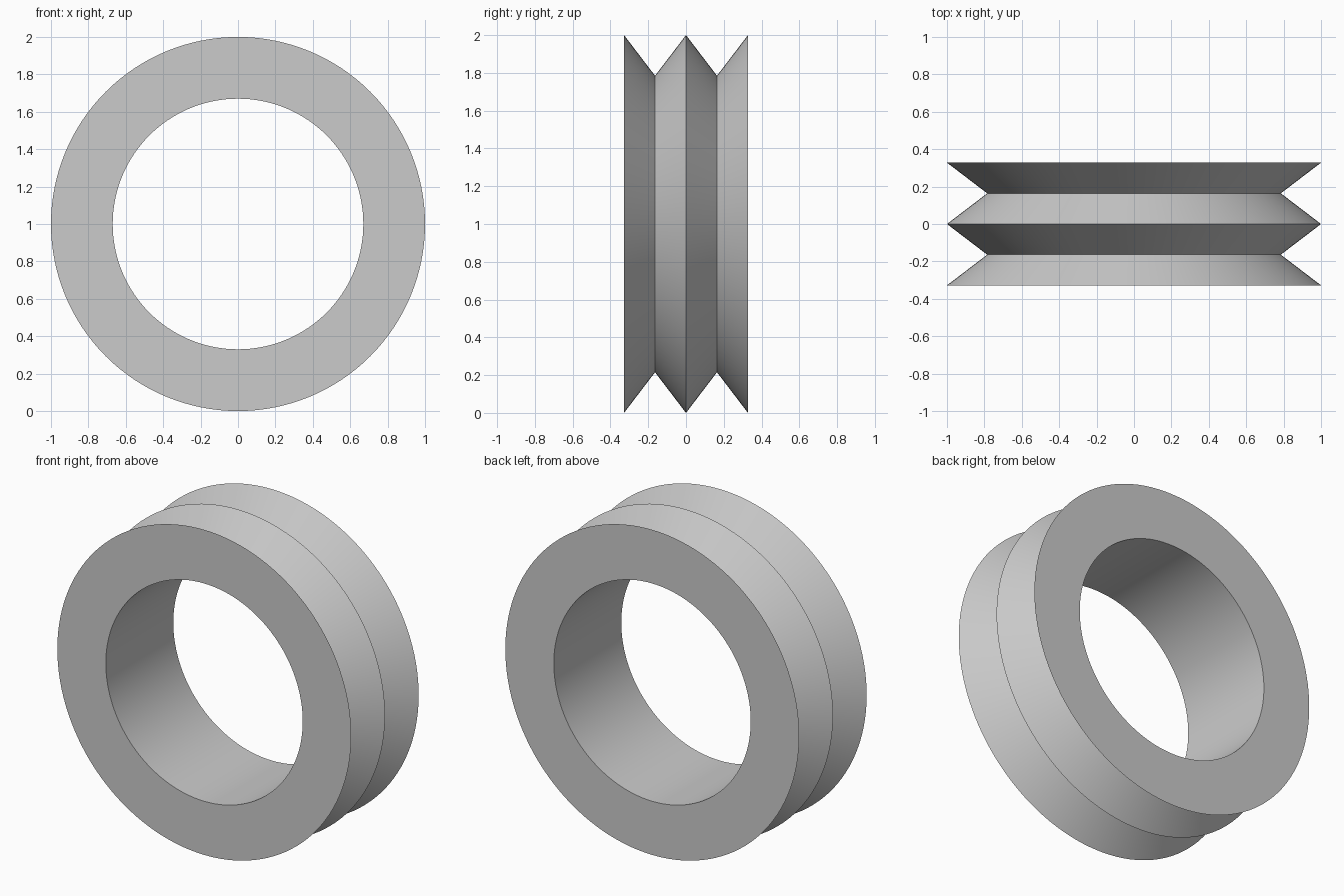
import bpy, bmesh, math
from mathutils import Matrix, Vector

cube = bpy.data.objects.get("Cube")
if cube:
    bpy.data.objects.remove(cube, do_unlink=True)

SEGMENTS = 128
RIM, GROOVE, BORE = 1.0, 0.785, 0.67
HALF_WIDTH = 0.328

grey = bpy.data.materials.new("plain grey")
grey.use_nodes = True
colour = (0.6, 0.6, 0.6, 1.0)
grey.diffuse_color = colour
grey.node_tree.nodes["Principled BSDF"].inputs["Base Color"].default_value = colour

# Cross-section as (radius, y): three rims with two V grooves, and a straight bore
step = HALF_WIDTH / 2
profile = [(GROOVE if i % 2 else RIM, -HALF_WIDTH + i * step) for i in range(5)]
profile += [(BORE, HALF_WIDTH), (BORE, -HALF_WIDTH)]

# Turn the closed section around the y axis
bm = bmesh.new()
rings = []
for s in range(SEGMENTS):
    turn = Matrix.Rotation(2 * math.pi * s / SEGMENTS, 3, 'Y')
    rings.append([bm.verts.new(turn @ Vector((r, y, 0))) for r, y in profile])
for s in range(SEGMENTS):
    a, b = rings[s - 1], rings[s]
    for i in range(len(profile)):
        bm.faces.new((a[i - 1], a[i], b[i], b[i - 1]))
bmesh.ops.recalc_face_normals(bm, faces=bm.faces)

mesh = bpy.data.meshes.new("grooved_ring")
bm.to_mesh(mesh)
bm.free()
mesh.materials.append(grey)
ring = bpy.data.objects.new("grooved_ring", mesh)
ring.location.z = RIM
bpy.context.collection.objects.link(ring)

# Smooth round the ring, sharp at rims and grooves
bpy.ops.object.select_all(action='DESELECT')
ring.select_set(True)
bpy.context.view_layer.objects.active = ring
bpy.ops.object.shade_smooth_by_angle(angle=math.radians(30))
